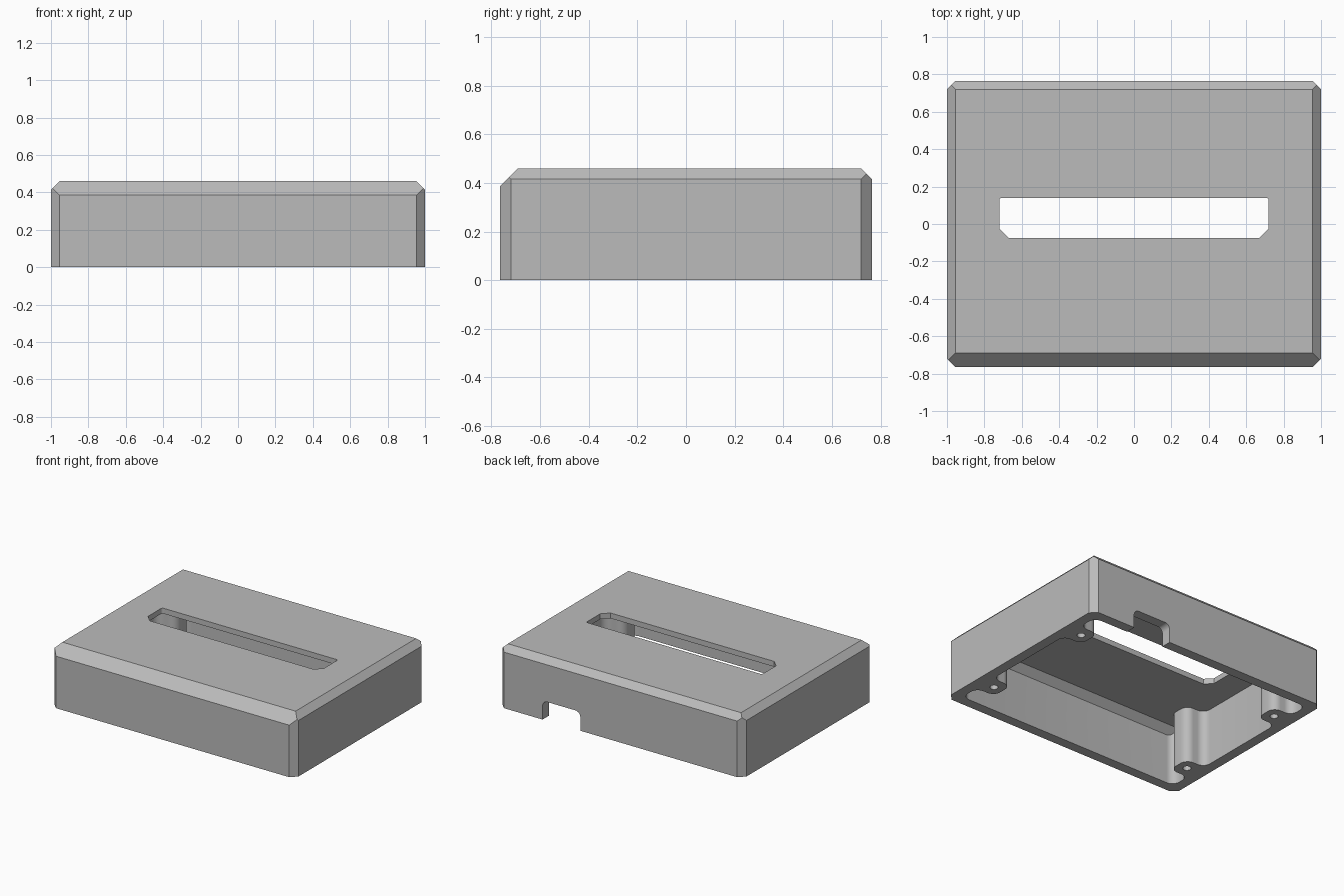
import bpy, bmesh, math
from mathutils import Vector

default = bpy.data.objects.get("Cube")
if default:
    bpy.data.objects.remove(default, do_unlink=True)

HX, HY, TOP = 1.0, 0.765, 0.46      # outer half sizes and height
WALL, ROOF = 0.075, 0.42            # wall thickness and inner ceiling height
CH, FRONT_CH = 0.045, 0.075         # small edge chamfer, large front chamfer
BOSS_X, BOSS_Y, BOSS_R = 0.845, 0.455, 0.085

grey = bpy.data.materials.new("plain grey")
grey.use_nodes = True
colour = (0.5, 0.5, 0.5, 1)
grey.diffuse_color = colour
grey.node_tree.nodes["Principled BSDF"].inputs["Base Color"].default_value = colour


def rounded(points, radius, steps=8):
    """Replace each corner of a closed outline by a tangent curve."""
    out = []
    n = len(points)
    for i, p in enumerate(points):
        p = Vector(p)
        r = radius[i] if isinstance(radius, list) else radius
        if not r:
            out.append(p)
            continue
        a = (Vector(points[i - 1]) - p).normalized()
        b = (Vector(points[(i + 1) % n]) - p).normalized()
        centre = p + (a + b) * r
        for k in range(steps + 1):
            t = k / steps * math.pi / 2
            out.append(centre - b * r * math.cos(t) - a * r * math.sin(t))
    return out


def prism(name, outline, low, high, along_y=False, cuts=()):
    """Extrude an outline along z (or y), then slice off chamfers."""
    bm = bmesh.new()
    place = (lambda u, v: (u, low, v)) if along_y else (lambda u, v: (u, v, low))
    face = bm.faces.new([bm.verts.new(place(*p)) for p in outline])
    ext = bmesh.ops.extrude_face_region(bm, geom=[face])
    step = Vector((0, high - low, 0)) if along_y else Vector((0, 0, high - low))
    bmesh.ops.translate(bm, vec=step,
                        verts=[g for g in ext["geom"] if isinstance(g, bmesh.types.BMVert)])
    for point, normal in cuts:
        geom = bm.verts[:] + bm.edges[:] + bm.faces[:]
        cut = bmesh.ops.bisect_plane(bm, geom=geom, plane_co=point, plane_no=normal,
                                     clear_outer=True)
        rim = [g for g in cut["geom_cut"] if isinstance(g, bmesh.types.BMEdge)]
        bmesh.ops.holes_fill(bm, edges=rim)
    bmesh.ops.recalc_face_normals(bm, faces=bm.faces[:])
    mesh = bpy.data.meshes.new(name)
    bm.to_mesh(mesh)
    bm.free()
    mesh.materials.append(grey)
    obj = bpy.data.objects.new(name, mesh)
    bpy.context.collection.objects.link(obj)
    return obj


# Outer shell block with chamfered corners and top edges
cuts = [((0, -HY, TOP - FRONT_CH), (0, -1, 1)), ((0, HY, TOP - CH), (0, 1, 1))]
for s in (-1, 1):
    cuts.append(((s * HX, 0, TOP - CH), (s, 0, 1)))
    for t in (-1, 1):
        cuts.append(((s * HX, t * (HY - CH), 0), (s, t, 0)))
box = [(-HX, -HY), (HX, -HY), (HX, HY), (-HX, HY)]
shell = prism("case_shell", box, 0, TOP, cuts=cuts)

# Hollow inside, leaving a screw boss on the side walls near each corner
ix, iy, bx = HX - WALL, HY - WALL, BOSS_X - 0.075
quarter = [(ix, BOSS_Y - BOSS_R), (bx, BOSS_Y - BOSS_R), (bx, BOSS_Y + BOSS_R),
           (ix, BOSS_Y + BOSS_R), (ix, iy)]
half = quarter + [(-x, y) for x, y in reversed(quarter)]
outline = half + [(x, -y) for x, y in reversed(half)]
cutters = [prism("cavity_cutter", rounded(outline, 0.06), -0.1, ROOF,
                 cuts=[((0, -iy, ROOF - 0.05), (0, -1, 1))])]

# Display slot through the top
slot = [(-0.67, -0.075), (0.67, -0.075), (0.72, -0.025), (0.72, 0.14),
        (-0.72, 0.14), (-0.72, -0.025)]
cutters.append(prism("slot_cutter", rounded(slot, [0, 0, 0, 0.015, 0.015, 0]), 0.35, 0.6))

# Cable notch in the back wall
notch = [(0.33, -0.1), (0.64, -0.1), (0.64, 0.14), (0.33, 0.14)]
cutters.append(prism("notch_cutter", rounded(notch, [0, 0, 0.04, 0.04]), 0.62, 0.9, True))

# Screw holes in the bosses
for sx in (-1, 1):
    for sy in (-1, 1):
        ring = [(sx * BOSS_X + 0.028 * math.cos(k * math.pi / 12),
                 sy * BOSS_Y + 0.028 * math.sin(k * math.pi / 12)) for k in range(24)]
        cutters.append(prism("screw_hole_cutter", ring, -0.1, 0.3))

for cutter in cutters:
    mod = shell.modifiers.new(cutter.name, "BOOLEAN")
    mod.operation, mod.solver, mod.object = "DIFFERENCE", "EXACT", cutter

# Bake the cuts and drop the cutters
graph = bpy.context.evaluated_depsgraph_get()
baked = bpy.data.meshes.new_from_object(shell.evaluated_get(graph))
shell.modifiers.clear()
shell.data = baked
for cutter in cutters:
    bpy.data.objects.remove(cutter, do_unlink=True)

bpy.ops.object.select_all(action="DESELECT")
shell.select_set(True)
bpy.context.view_layer.objects.active = shell
bpy.ops.object.shade_smooth_by_angle(angle=math.radians(30))
